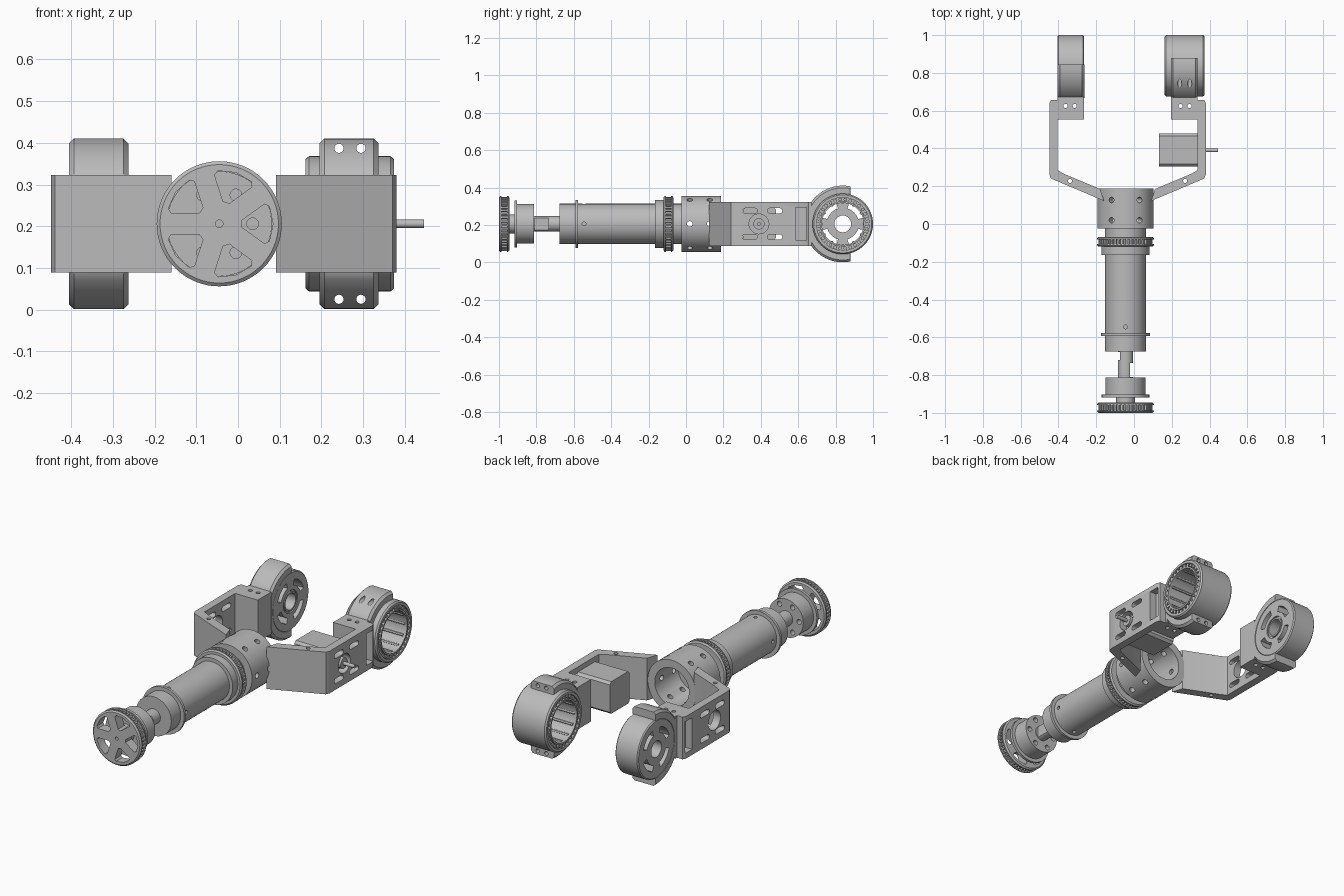
import bpy, bmesh
from math import sin, cos, pi, radians, acos
from mathutils import Matrix, Vector

cube = bpy.data.objects.get("Cube")
if cube:
    bpy.data.objects.remove(cube, do_unlink=True)

grey = bpy.data.materials.new("machined grey")
grey.use_nodes = True
grey.diffuse_color = (0.5, 0.5, 0.5, 1)
grey.node_tree.nodes["Principled BSDF"].inputs["Base Color"].default_value = (0.5, 0.5, 0.5, 1)

AX, AZ = -0.045, 0.206      # shaft axis
MID = -0.034                # centre line between the two arms
WY = 0.838                  # wheel centre
parts = []


def place(axis, t, p, q):
    return {"X": (t, p, q), "Y": (p, t, q), "Z": (p, q, t)}[axis]


def finish(name, bm):
    bmesh.ops.recalc_face_normals(bm, faces=bm.faces)
    mesh = bpy.data.meshes.new(name)
    bm.to_mesh(mesh)
    bm.free()
    mesh.materials.append(grey)
    ob = bpy.data.objects.new(name, mesh)
    bpy.context.collection.objects.link(ob)
    parts.append(ob)
    return ob


def loft(name, rings, closed=False):
    """Bridge equal rings of points; cap the ends unless the rings form a loop."""
    bm = bmesh.new()
    rows = [[bm.verts.new(v) for v in ring] for ring in rings]
    pairs = list(zip(rows, rows[1:])) + ([(rows[-1], rows[0])] if closed else [])
    for a, b in pairs:
        for i in range(len(a)):
            j = (i + 1) % len(a)
            bm.faces.new((a[i], a[j], b[j], b[i]))
    if not closed:
        bm.faces.new(rows[0])
        bm.faces.new(rows[-1])
    return finish(name, bm)


def prism(name, axis, a, b, pts):
    return loft(name, [[place(axis, t, p, q) for p, q in pts] for t in (a, b)])


def circle(c, r, n=20):
    return [(c[0] + r * cos(2 * pi * i / n), c[1] + r * sin(2 * pi * i / n)) for i in range(n)]


def rect(p0, p1, q0, q1):
    return [(p0, q0), (p1, q0), (p1, q1), (p0, q1)]


def slot(c, length, r, n=8):
    h = length / 2 - r
    return [(c[0] + s * (h + r * sin(pi * i / n)), c[1] + s * r * cos(pi * i / n))
            for s in (1, -1) for i in range(n + 1)]


def lathe(name, axis, c, profile, closed=False, n=64):
    return loft(name, [[place(axis, t, p, q) for p, q in circle(c, r, n)]
                       for t, r in profile], closed)


def cut(targets, cutters):
    for target in targets:
        for c in cutters:
            mod = target.modifiers.new("cut", "BOOLEAN")
            mod.operation, mod.object = "DIFFERENCE", c
            with bpy.context.temp_override(object=target, active_object=target):
                bpy.ops.object.modifier_apply(modifier=mod.name)
    for c in cutters:
        parts.remove(c)
        bpy.data.objects.remove(c, do_unlink=True)


def around(ob, centre, axis, angle):
    c = Vector(centre)
    ob.data.transform(Matrix.Translation(c) @ Matrix.Rotation(angle, 4, axis) @ Matrix.Translation(-c))
    return ob


AXIS = (AX, AZ)


def pulley(name, y, width):
    """Toothed belt pulley with two chamfered side flanges."""
    f = 0.013
    teeth = [(AX + r * cos(a), AZ + r * sin(a)) for k in range(44)
             for r, d in ((0.134, 0), (0.134, 0.4), (0.144, 0.5), (0.144, 0.9))
             for a in [(k + d) * 2 * pi / 44]]
    obs = [prism(name + "_teeth", "Y", y + f, y + width - f, teeth)]
    for tag, a, b in (("front", y, y + f), ("rear", y + width, y + width - f)):
        m = a + (b - a) * 0.5
        obs.append(lathe(f"{name}_{tag}_flange", "Y", AXIS, [(a, 0.142), (m, 0.15), (b, 0.15)]))
    return obs


# Front pulley with five windows
front = pulley("front_pulley", -1.0, 0.055)
window = [(0.054, -0.008), (0.108, -0.047), (0.12, -0.042), (0.129, 0),
          (0.12, 0.042), (0.108, 0.047), (0.054, 0.008)]
windows = [prism("window", "Y", -1.1, -0.93,
                 [(AX + p * cos(a) - q * sin(a), AZ + p * sin(a) + q * cos(a)) for p, q in window])
           for a in (2 * pi * k / 5 for k in range(5))]
windows.append(prism("centre_hole", "Y", -1.1, -0.975, circle(AXIS, 0.009)))
cut(front, windows)
lathe("pulley_hub", "Y", AXIS, [(-0.955, 0.05), (-0.91, 0.05)])

# Front bearing cap with a circle of bolt holes
cap = lathe("bearing_cap", "Y", AXIS, [(-0.918, 0.126), (-0.903, 0.126), (-0.903, 0.106), (-0.813, 0.106)])
cut([cap], [prism("bolt_hole", "Y", -1, -0.7, circle((AX + 0.08 * cos(a), AZ + 0.08 * sin(a)), 0.014))
            for a in (k * pi / 3 for k in range(6))])

# Jaw coupling
coupling = lathe("shaft_coupling", "Y", AXIS, [(-0.82, 0.041), (-0.67, 0.041)], n=32)
cut([coupling], [prism("jaw", "Y", -0.81, -0.735, rect(AX + 0.025, AX + 0.1, 0.1, 0.3)),
                 prism("jaw", "Y", -0.72, -0.678, rect(AX - 0.1, AX - 0.03, 0.1, 0.3))])

# Main tube and rear pulley
tube = lathe("main_tube", "Y", AXIS, [
    (-0.675, 0.108), (-0.592, 0.108), (-0.592, 0.129), (-0.577, 0.129), (-0.577, 0.108),
    (-0.165, 0.108), (-0.165, 0.128), (-0.115, 0.128), (-0.115, 0.108), (-0.015, 0.108)])
cut([tube], [around(prism("pin_hole", "Z", AZ + 0.08, AZ + 0.2, circle((AX, -0.545), 0.01)),
                    (AX, 0, AZ), "Y", k * pi / 2) for k in range(4)])
pulley("rear_pulley", -0.12, 0.052)

# Collar with two rows of radial holes
collar = lathe("collar", "Y", AXIS, [(-0.025, 0.1), (-0.025, 0.149), (0.188, 0.149), (0.188, 0.105),
                                     (-0.012, 0.105)], closed=True)
cut([collar], [around(prism("radial_hole", "Z", AZ + 0.08, AZ + 0.2, circle((AX, y), 0.015)),
                      (AX, 0, AZ), "Y", radians(30 + 60 * k)) for k in range(6) for y in (0.02, 0.127)])

# Fork arms, mirrored
arm_outline = [(0.125, 0.122), (0.385, 0.232), (0.405, 0.24), (0.414, 0.26), (0.414, 0.64),
               (0.405, 0.657), (0.37, 0.657), (0.37, 0.672), (0.231, 0.672), (0.231, 0.552),
               (0.37, 0.552), (0.37, 0.285), (0.34, 0.267), (0.145, 0.185)]


def span(s, u0, u1):
    return MID + s * u0, MID + s * u1


for side, s in (("left", 1), ("right", -1)):
    arm = prism(side + "_arm", "Z", 0.089, 0.323, [(MID + s * u, y) for u, y in arm_outline])
    a, b = span(s, 0.35, 0.45)
    cuts = [prism("slot", "X", a, b, slot((y, z), 0.08, 0.014))
            for y in (0.342, 0.475) for z in (AZ - 0.07, AZ + 0.07)]
    cuts.append(prism("round_opening", "X", a, b, circle((0.39, AZ), 0.053, 32)))
    a, b = span(s, 0.372, 0.45)
    cuts.append(prism("end_notch", "X", a, b, rect(0.585, 0.645, 0.12, 0.295)))
    for u, y in ((0.28, 0.625), (0.328, 0.625), (0.305, 0.228)):
        cuts.append(prism("screw_hole", "Z", 0, 0.5, circle((MID + s * u, y), 0.011)))
    cut([arm], cuts)

    # Half-round cradle around the wheel housing
    end = 0.88 if s > 0 else 0.845
    a0 = acos((end - WY) / 0.205)
    arc = [a0 + (2 * pi - 2 * a0) * i / 40 for i in range(41)]

    def outline(r):
        return [(min(end, max(0.668, WY + r * cos(t))), AZ + r * sin(t)) for t in arc]
    xs = span(s, 0.229, 0.371)
    inset = span(s, 0.241, 0.359)
    cradle = loft(side + "_cradle", [[(x, p, q) for p, q in outline(r)] for x, r in
                                     ((xs[0], 0.193), (inset[0], 0.205), (inset[1], 0.205), (xs[1], 0.193))])
    cuts = [prism("bore", "X", *span(s, 0.1, 0.5), circle((WY, AZ), 0.159, 64))]
    if s > 0:
        cuts += [prism("lug_hole", "Y", 0.6, 1, circle((MID + u, AZ + z), 0.011))
                 for u in (0.276, 0.329) for z in (-0.181, 0.181)]
    cut([cradle], cuts)

# Left bearing housing: open ring with roller races in both ends
lathe("left_bearing_housing", "X", (WY, AZ), [
    (0.162, 0.155), (0.17, 0.162), (0.366, 0.162), (0.374, 0.155), (0.374, 0.141), (0.354, 0.141),
    (0.354, 0.121), (0.374, 0.121), (0.374, 0.112), (0.162, 0.112), (0.162, 0.121),
    (0.182, 0.121), (0.182, 0.141), (0.162, 0.141)], closed=True)
for k in range(30):
    t = 2 * pi * k / 30
    prism("bearing_roller", "X", 0.166, 0.37, circle((WY + 0.131 * cos(t), AZ + 0.131 * sin(t)), 0.0095, 10))
for k in range(12):
    t = 2 * pi * k / 12
    prism("bore_rib", "X", 0.175, 0.36, circle((WY + 0.114 * cos(t), AZ + 0.114 * sin(t)), 0.008, 6))

# Right wheel disc with a hub and four curved slots
disc = lathe("right_wheel_disc", "X", (WY, AZ), [
    (-0.405, 0.156), (-0.399, 0.162), (-0.27, 0.162), (-0.264, 0.156), (-0.264, 0.062),
    (-0.272, 0.062), (-0.272, 0.054), (-0.264, 0.054), (-0.264, 0.045), (-0.405, 0.045)], closed=True)
cuts = []
for k in range(4):
    sweep = [radians(45 + 90 * k + d) for d in range(-28, 29, 7)]
    pts = [(WY + r * cos(t), AZ + r * sin(t)) for r, ts in ((0.118, sweep), (0.086, sweep[::-1])) for t in ts]
    cuts.append(prism("curved_slot", "X", -0.5, -0.2, pts))
cut([disc], cuts)

# Motor on the left arm
prism("motor_body", "X", 0.132, 0.336, [(0.305, 0.13), (0.318, 0.117), (0.467, 0.117), (0.48, 0.13),
                                        (0.48, 0.282), (0.467, 0.295), (0.318, 0.295), (0.305, 0.282)])
prism("motor_boss", "X", 0.33, 0.378, circle((0.39, AZ), 0.03, 32))
prism("motor_shaft", "X", 0.33, 0.446, circle((0.39, AZ), 0.01))

# Smooth the round surfaces and keep hard edges
bpy.ops.object.select_all(action="DESELECT")
for ob in parts:
    ob.select_set(True)
bpy.context.view_layer.objects.active = parts[0]
bpy.ops.object.shade_smooth_by_angle(angle=radians(28))
bpy.ops.object.select_all(action="DESELECT")
